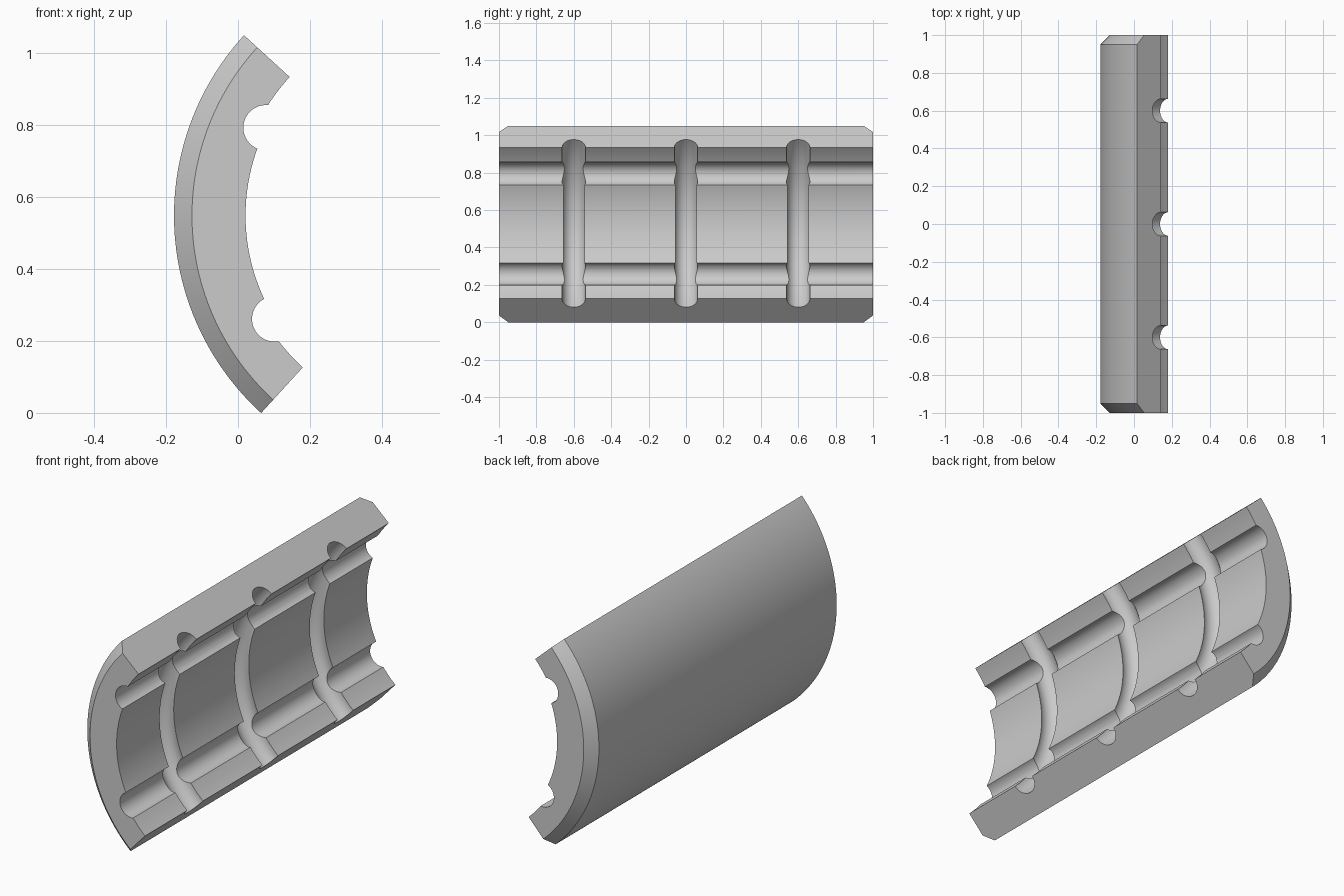
import bpy, bmesh, math
from mathutils import Vector

cube = bpy.data.objects.get("Cube")
if cube:
    bpy.data.objects.remove(cube, do_unlink=True)

# Curved shell: a quarter ring whose axis runs along y
CX, CZ = 0.566, 0.549
R_OUT, R_RIM, R_IN = 0.744, 0.572, 0.545
TILT = math.radians(2.6)
HALF = math.radians(45)
CHAN_A, CHAN_R, CHAN_C = math.radians(29.2), 0.063, 0.546
CHAMFER = 0.05
GROOVE_R = 0.0625


def point(r, a):
    """Polar position in the section: angle 0 points to -x, positive is up."""
    a -= TILT
    return Vector((CX - r * math.cos(a), CZ + r * math.sin(a)))


def arc(r, a0, a1, n):
    return [point(r, a0 + (a1 - a0) * i / n) for i in range(n + 1)]


def reach(r):
    """Angle between a channel's centre and where it meets radius r."""
    return math.acos((CHAN_C**2 + r**2 - CHAN_R**2) / (2 * CHAN_C * r))


def channel(start, end, centre, n=20):
    """Arc around centre from start to end, bulging into the shell."""
    s, e = start - centre, end - centre
    out = centre - Vector((CX, CZ))
    a0, base = math.atan2(s.y, s.x), math.atan2(out.y, out.x)
    a1 = math.atan2(e.y, e.x)
    wrap = lambda a: (a - base + math.pi) % (2 * math.pi) - math.pi
    a0, a1 = wrap(a0), wrap(a1)
    pts = []
    for i in range(n + 1):
        t = base + a0 + (a1 - a0) * i / n
        pts.append(centre + CHAN_R * Vector((math.cos(t), math.sin(t))))
    return pts


# Inner side of the section, from the top end down to the bottom end
rim, mid = CHAN_A + reach(R_RIM), CHAN_A - reach(R_IN)
inner = arc(R_RIM, HALF, rim, 6)
inner += channel(point(R_RIM, rim), point(R_IN, mid), point(CHAN_C, CHAN_A))[1:]
inner += arc(R_IN, mid, -mid, 28)[1:]
inner += channel(point(R_IN, -mid), point(R_RIM, -rim), point(CHAN_C, -CHAN_A))[1:]
inner += arc(R_RIM, -rim, -HALF, 6)[1:]

# Loft the section along y, with the outer edge chamfered at both ends
bm = bmesh.new()
rings = []
for y, r in ((-1, R_OUT - CHAMFER), (-1 + CHAMFER, R_OUT),
             (1 - CHAMFER, R_OUT), (1, R_OUT - CHAMFER)):
    section = inner + arc(r, -HALF, HALF, 56)
    rings.append([bm.verts.new((p.x, y, p.y)) for p in section])
count = len(rings[0])
for a, b in zip(rings, rings[1:]):
    for i in range(count):
        j = (i + 1) % count
        bm.faces.new((a[i], a[j], b[j], b[i]))
bm.faces.new(rings[0])
bm.faces.new(rings[-1])
bmesh.ops.recalc_face_normals(bm, faces=bm.faces)
mesh = bpy.data.meshes.new("curved_shell")
bm.to_mesh(mesh)
bm.free()
shell = bpy.data.objects.new("curved_shell", mesh)
bpy.context.collection.objects.link(shell)

grey = bpy.data.materials.new("light_grey")
grey.use_nodes = True
grey.diffuse_color = (0.6, 0.6, 0.6, 1)
grey.node_tree.nodes["Principled BSDF"].inputs["Base Color"].default_value = (0.6, 0.6, 0.6, 1)
mesh.materials.append(grey)

# Three round grooves cut around the inside
for y in (-0.6, 0, 0.6):
    bpy.ops.mesh.primitive_torus_add(
        location=(CX, y, CZ), rotation=(math.pi / 2, 0, 0),
        major_radius=R_RIM, minor_radius=GROOVE_R,
        major_segments=144, minor_segments=32)
    cutter = bpy.context.object
    cutter.name = "groove_cutter"
    cutter.hide_render = True
    cutter.data.materials.append(grey)
    mod = shell.modifiers.new("groove", 'BOOLEAN')
    mod.operation = 'DIFFERENCE'
    mod.solver = 'EXACT'
    mod.object = cutter
    bpy.ops.object.select_all(action='DESELECT')
    shell.select_set(True)
    bpy.context.view_layer.objects.active = shell
    bpy.ops.object.modifier_apply(modifier=mod.name)
    bpy.data.objects.remove(cutter, do_unlink=True)

bpy.ops.object.shade_smooth_by_angle(angle=math.radians(25))
